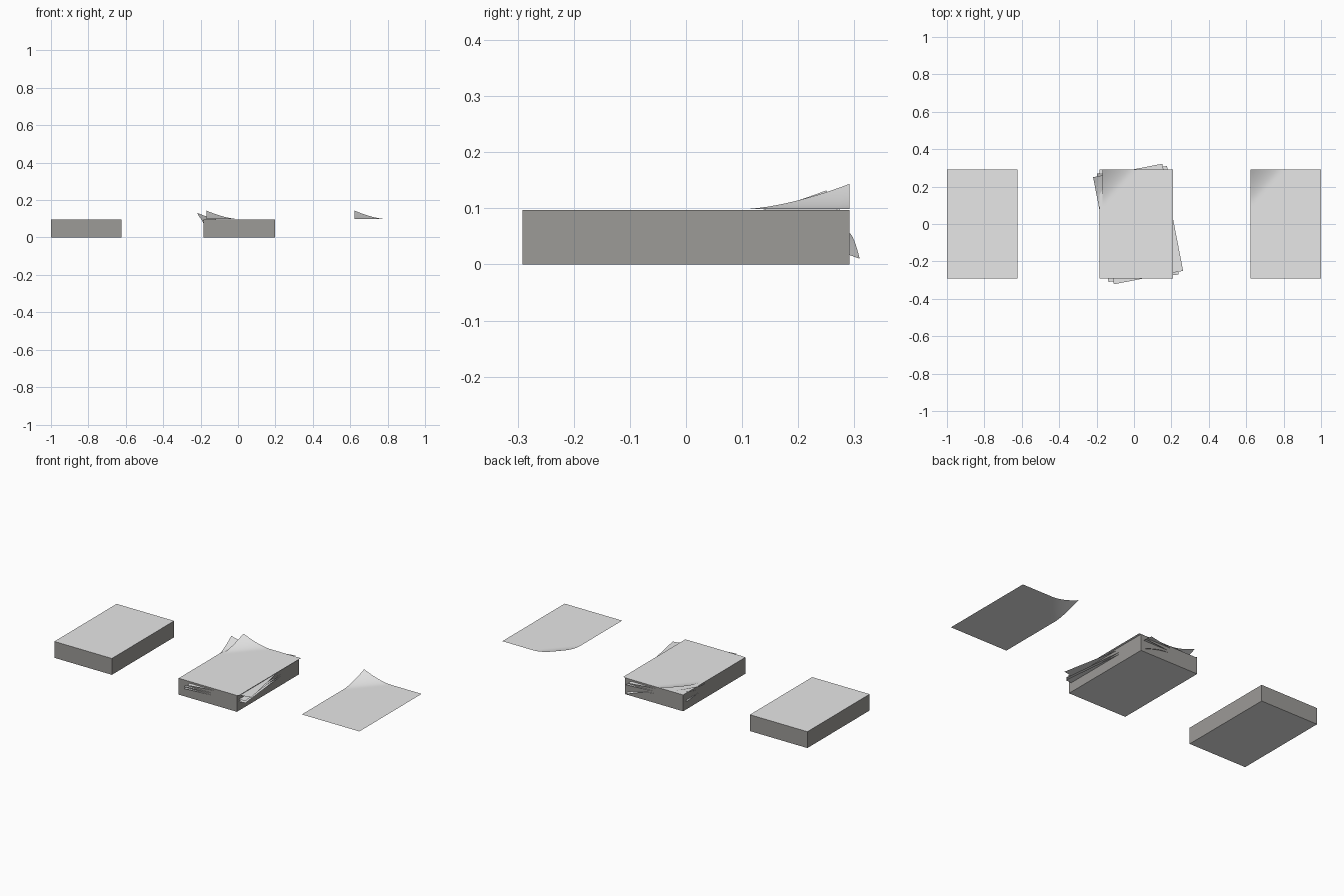
import bpy, bmesh, math

if "Cube" in bpy.data.objects:
    bpy.data.objects.remove(bpy.data.objects["Cube"])

W, D, H = 0.377, 0.583, 0.097   # paper size and stack height
CURL = 0.045                    # lift of the curled corner


def material(name, rgb):
    m = bpy.data.materials.new(name)
    m.diffuse_color = (*rgb, 1)
    m.use_nodes = True
    m.node_tree.nodes["Principled BSDF"].inputs["Base Color"].default_value = m.diffuse_color
    return m


paper = material("white paper", (0.8, 0.8, 0.8))
edges = material("paper edges", (0.335, 0.325, 0.31))


def finish(name, bm, mats):
    mesh = bpy.data.meshes.new(name)
    bm.to_mesh(mesh)
    bm.free()
    for m in mats:
        mesh.materials.append(m)
    ob = bpy.data.objects.new(name, mesh)
    bpy.context.collection.objects.link(ob)
    return ob


def stack(name, x, width=W):
    """Solid pile of paper: plain top and bottom, toned page edges."""
    bm = bmesh.new()
    bmesh.ops.create_cube(bm, size=1)
    for v in bm.verts:
        v.co = (v.co.x * width, v.co.y * D, (v.co.z + 0.5) * H)
    bm.normal_update()
    for f in bm.faces:
        f.material_index = 0 if abs(f.normal.z) > 0.5 else 1
    ob = finish(name, bm, [paper, edges])
    ob.location.x = x
    return ob


def sheet(name, x, z, angle=0, flipped=False):
    """Single thin sheet whose back left corner curls upward."""
    bm = bmesh.new()
    bmesh.ops.create_grid(bm, x_segments=28, y_segments=40, size=0.5)
    for v in bm.verts:
        px, py = v.co.x * W, v.co.y * D
        u, w = px + W / 2, D / 2 - py
        t = max(0, 1 - u / 0.17 - w / 0.19)
        v.co = (px, py, CURL * t ** 1.6)
    for f in bm.faces:
        f.smooth = True
    ob = finish(name, bm, [paper])
    ob.location = (x, 0, z)
    ob.rotation_euler = (0, math.pi if flipped else 0, math.radians(angle))
    return ob


# neat stack on the left
stack("neat_stack", -1 + W / 2)

# messy stack in the middle with askew sheets
stack("messy_stack", 0.006, 0.382)
sheet("messy_top_sheet", 0.02, 0.0985)
sheet("askew_sheet_upper", 0.022, 0.087, 11)
sheet("askew_sheet_middle", 0.02, 0.067, 6)
sheet("askew_sheet_flipped", 0.02, 0.055, 6, flipped=True)

# lone sheet on the right
sheet("single_sheet", 1 - W / 2, 0.0985)
